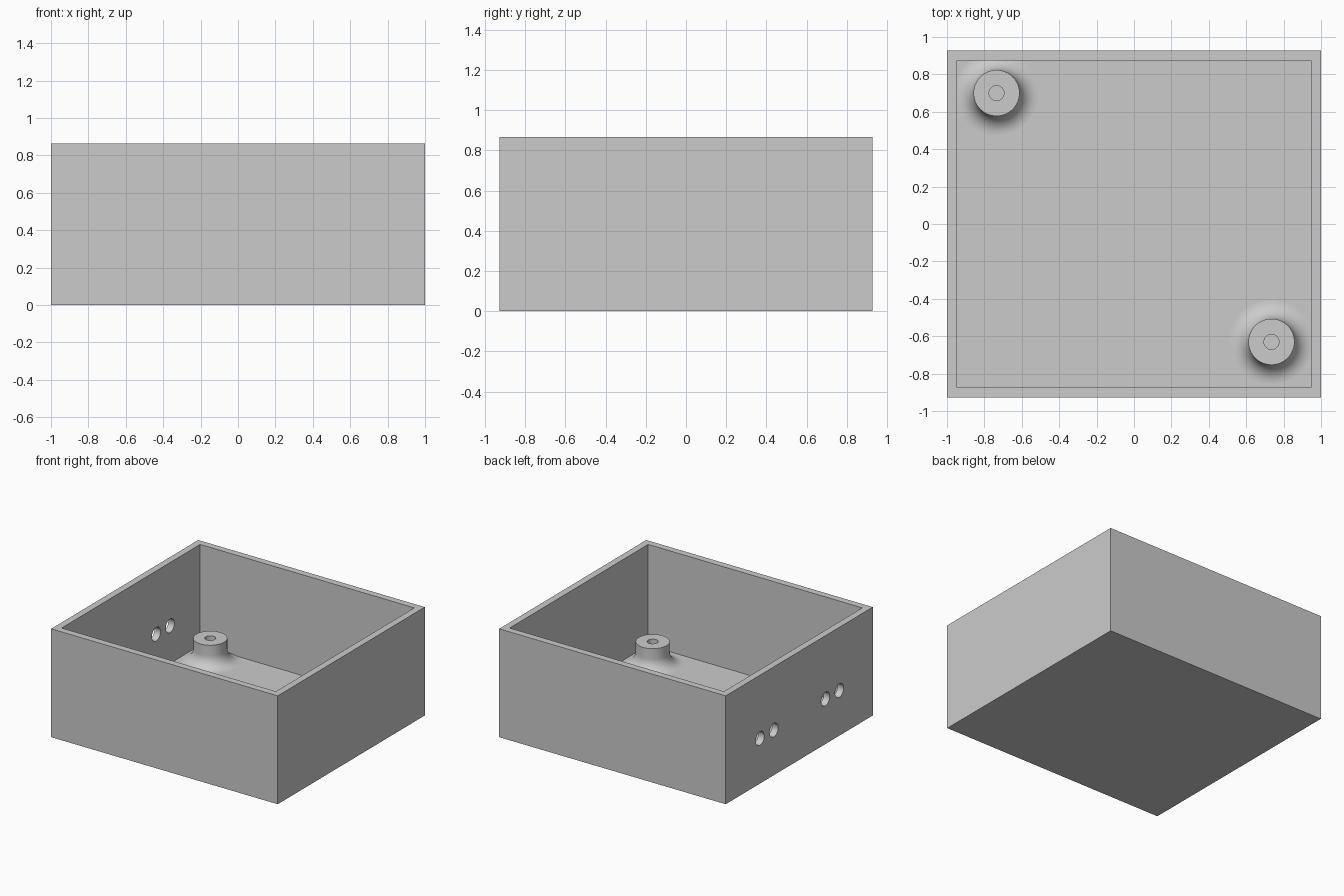
import bpy
import bmesh
from math import sin, cos, pi, radians
from mathutils import Matrix, Vector

if "Cube" in bpy.data.objects:
    bpy.data.objects.remove(bpy.data.objects["Cube"], do_unlink=True)

HX, HY, H = 1.0, 0.927, 0.865   # half sizes and height of the box
WALL, FLOOR = 0.054, 0.06

grey = bpy.data.materials.new("plain grey")
grey.use_nodes = True
grey.diffuse_color = (0.6, 0.6, 0.6, 1)
grey.node_tree.nodes["Principled BSDF"].inputs["Base Color"].default_value = (0.6, 0.6, 0.6, 1)


def finish(name, bm):
    mesh = bpy.data.meshes.new(name)
    bmesh.ops.recalc_face_normals(bm, faces=bm.faces)
    bm.to_mesh(mesh)
    bm.free()
    mesh.materials.append(grey)
    obj = bpy.data.objects.new(name, mesh)
    bpy.context.collection.objects.link(obj)
    return obj


def block(name, hx, hy, z0, z1):
    bm = bmesh.new()
    bmesh.ops.create_cube(bm, size=1, matrix=Matrix.Translation((0, 0, (z0 + z1) / 2))
                          @ Matrix.Diagonal((2 * hx, 2 * hy, z1 - z0, 1)))
    return finish(name, bm)


def select_only(obj):
    bpy.ops.object.select_all(action="DESELECT")
    obj.select_set(True)
    bpy.context.view_layer.objects.active = obj


def cut(obj, cutter):
    cutter.hide_render = True
    select_only(obj)
    mod = obj.modifiers.new("cut", "BOOLEAN")
    mod.operation = "DIFFERENCE"
    mod.solver = "EXACT"
    mod.object = cutter
    bpy.ops.object.modifier_apply(modifier=mod.name)
    bpy.data.objects.remove(cutter, do_unlink=True)


def smooth(obj):
    select_only(obj)
    bpy.ops.object.shade_smooth_by_angle(angle=radians(30))


# Open box
box = block("open_box", HX, HY, 0, H)
cut(box, block("cavity_cutter", HX - WALL, HY - WALL, FLOOR, H + 0.2))

# Two pairs of cable holes through the right wall
for y in (0.495, 0.32, -0.33, -0.505):
    bm = bmesh.new()
    bmesh.ops.create_cone(bm, cap_ends=True, segments=40, radius1=0.054, radius2=0.054, depth=0.3,
                          matrix=Matrix.Translation((-HX, y, 0.36)) @ Matrix.Rotation(pi / 2, 4, "Y"))
    cut(box, finish("hole_cutter", bm))
smooth(box)


# Screw posts: a drilled cylinder flaring into the floor with a round fillet
def screw_post(name, x, y, top=0.24, r=0.123, bore=0.04, fillet=0.1, steps=10):
    profile = [(bore, FLOOR), (bore, top), (r, top)]
    for i in range(steps + 1):
        a = pi / 2 * i / steps
        profile.append((r + fillet * (1 - cos(a)), FLOOR + fillet * (1 - sin(a))))
    bm = bmesh.new()
    verts = [bm.verts.new((px, 0, pz)) for px, pz in profile]
    edges = [bm.edges.new(pair) for pair in zip(verts, verts[1:])]
    bmesh.ops.spin(bm, geom=verts + edges, cent=(0, 0, 0), axis=(0, 0, 1),
                   angle=2 * pi, steps=64, use_duplicate=False)
    bmesh.ops.remove_doubles(bm, verts=bm.verts, dist=0.0005)
    bmesh.ops.translate(bm, verts=bm.verts, vec=Vector((x, y, 0)))
    smooth(finish(name, bm))


screw_post("back_screw_post", -0.735, 0.70)
screw_post("front_screw_post", 0.735, -0.63)
